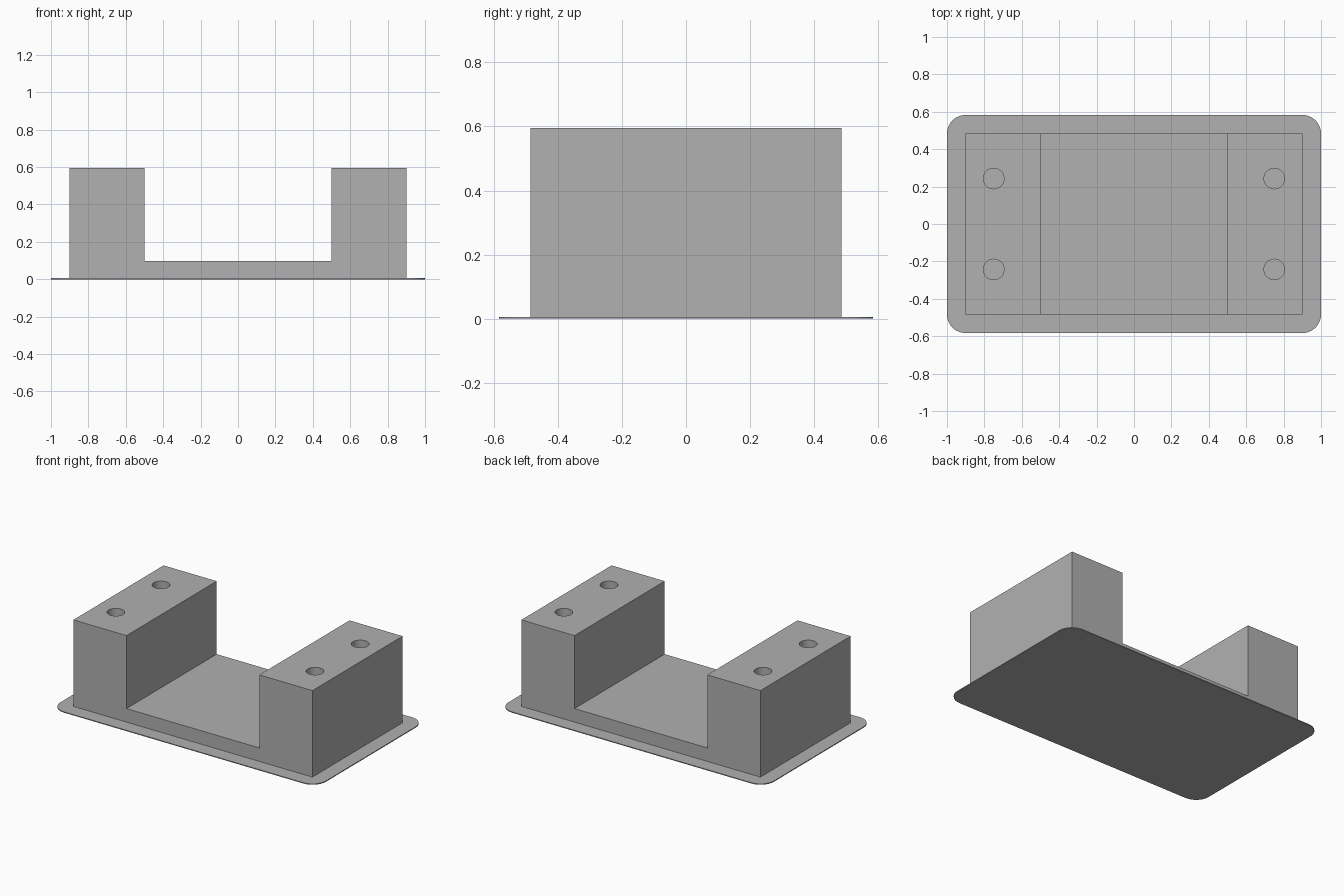
import bpy
import bmesh
from math import cos, sin, pi

cube = bpy.data.objects.get("Cube")
if cube:
    bpy.data.objects.remove(cube, do_unlink=True)

GREY = (0.44, 0.44, 0.44, 1)
grey = bpy.data.materials.new("plain grey")
grey.use_nodes = True
grey.diffuse_color = GREY
grey.node_tree.nodes["Principled BSDF"].inputs["Base Color"].default_value = GREY


def extrude_outline(name, points, offset):
    """Solid made by sweeping a closed outline along an offset."""
    bm = bmesh.new()
    face = bm.faces.new([bm.verts.new(p) for p in points])
    swept = bmesh.ops.extrude_face_region(bm, geom=[face])["geom"]
    verts = [v for v in swept if isinstance(v, bmesh.types.BMVert)]
    bmesh.ops.translate(bm, verts=verts, vec=offset)
    bmesh.ops.recalc_face_normals(bm, faces=bm.faces)
    mesh = bpy.data.meshes.new(name)
    bm.to_mesh(mesh)
    bm.free()
    mesh.materials.append(grey)
    obj = bpy.data.objects.new(name, mesh)
    bpy.context.collection.objects.link(obj)
    return obj


def arc(cx, cy, radius, start, sweep, steps, z):
    return [(cx + radius * cos(start + sweep * i / steps),
             cy + radius * sin(start + sweep * i / steps), z)
            for i in range(steps + 1)]


# Thin base sheet with rounded corners
half_x, half_y, corner, sheet = 1.0, 0.583, 0.1, 0.006
outline = []
for k, (sx, sy) in enumerate([(1, 1), (-1, 1), (-1, -1), (1, -1)]):
    outline += arc(sx * (half_x - corner), sy * (half_y - corner),
                   corner, k * pi / 2, pi / 2, 12, 0)
extrude_outline("base_sheet", outline, (0, 0, sheet))

# U-shaped cradle: two tall blocks joined by a low floor
outer, inner, depth, floor, top = 0.9, 0.5, 0.485, 0.098, 0.595
right_half = [(outer, sheet), (outer, top), (inner, top), (inner, floor)]
profile = right_half + [(-x, z) for x, z in reversed(right_half)]
cradle = extrude_outline("cradle", [(x, -depth, z) for x, z in profile],
                         (0, 2 * depth, 0))

# Screw holes sunk into the block tops
for x in (-0.75, 0.75):
    for y in (-0.243, 0.243):
        ring = arc(x, y, 0.055, 0, 2 * pi, 32, top - 0.4)[:-1]
        cutter = extrude_outline("hole_cutter", ring, (0, 0, 0.5))
        cutter.hide_render = True
        cutter.hide_set(True)
        cut = cradle.modifiers.new("screw_hole", "BOOLEAN")
        cut.operation = "DIFFERENCE"
        cut.solver = "EXACT"
        cut.object = cutter

# Bake the cuts, then smooth the round walls while keeping edges sharp
bpy.context.view_layer.update()
graph = bpy.context.evaluated_depsgraph_get()
baked = bpy.data.meshes.new_from_object(cradle.evaluated_get(graph))
cradle.modifiers.clear()
cradle.data = baked
for obj in list(bpy.data.objects):
    if obj.name.startswith("hole_cutter"):
        bpy.data.objects.remove(obj, do_unlink=True)

bpy.ops.object.select_all(action="DESELECT")
for name in ("cradle", "base_sheet"):
    bpy.data.objects[name].select_set(True)
bpy.context.view_layer.objects.active = cradle
bpy.ops.object.shade_smooth_by_angle(angle=pi / 6)
